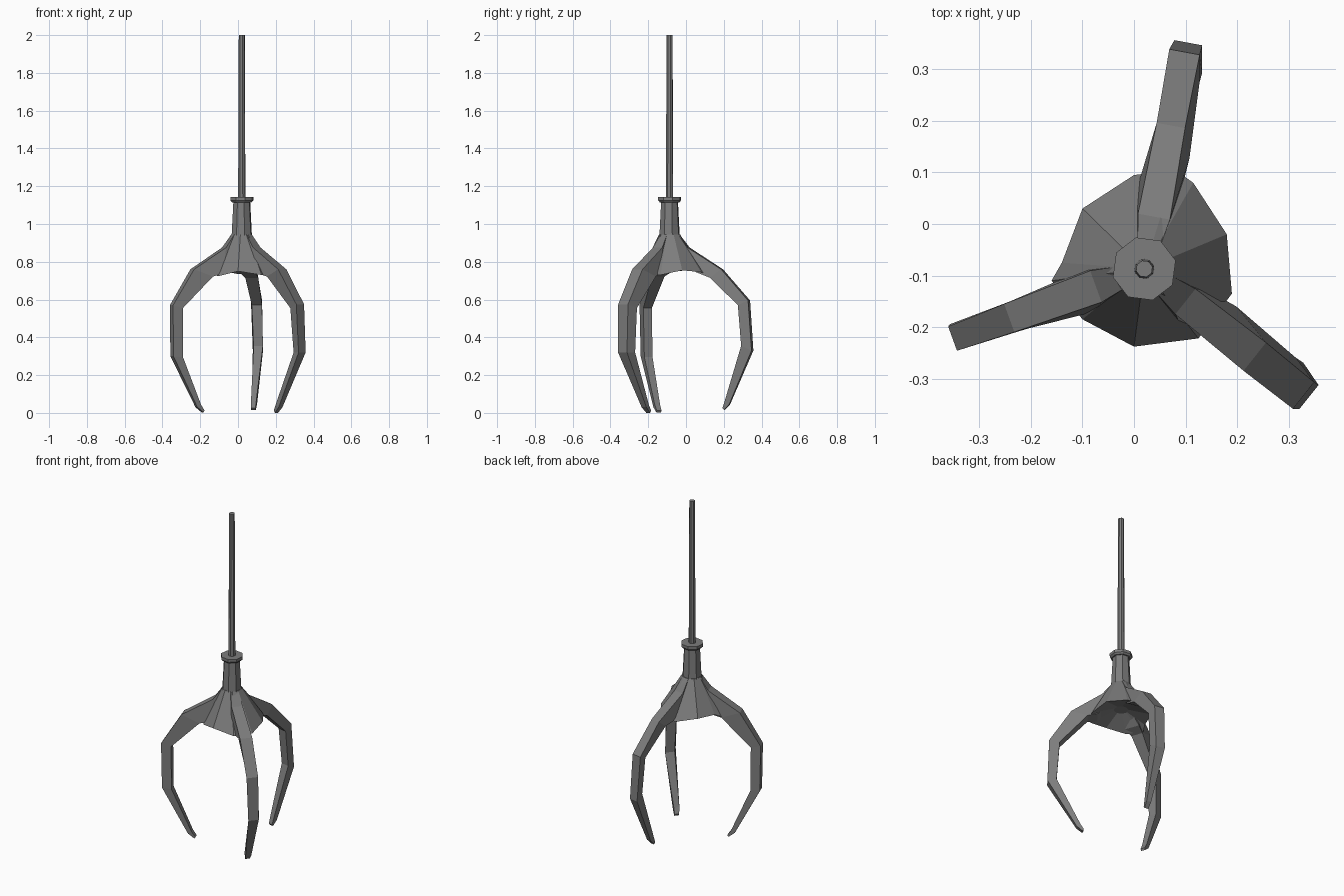
import bpy, bmesh, math

CX, CY = 0.02, -0.087   # axis of the shaft

metal = bpy.data.materials.new("dark_grey_metal")
metal.diffuse_color = (0.205, 0.205, 0.205, 1)


def loft(name, rings, close=True):
    """Skin a list of equal-length vertex rings into a capped solid."""
    bm = bmesh.new()
    loops = [[bm.verts.new(p) for p in ring] for ring in rings]
    n = len(loops[0])
    for a, b in zip(loops, loops[1:]):
        for i in range(n):
            j = (i + 1) % n
            bm.faces.new((a[i], a[j], b[j], b[i]))
    if close:
        bm.faces.new(loops[0])
        bm.faces.new(loops[-1])
    bmesh.ops.recalc_face_normals(bm, faces=bm.faces)
    me = bpy.data.meshes.new(name)
    bm.to_mesh(me)
    bm.free()
    me.materials.append(metal)
    ob = bpy.data.objects.new(name, me)
    bpy.context.collection.objects.link(ob)
    return ob


def octagon(r, z):
    return [(CX + r * math.cos(math.radians(a)), CY + r * math.sin(math.radians(a)), z)
            for a in range(15, 375, 45)]


# Shaft, collar and neck
loft("shaft", [octagon(0.02, 1.13), octagon(0.0165, 2.0)])
loft("collar", [octagon(0.054, 1.115), octagon(0.063, 1.125), octagon(0.063, 1.142)])
loft("neck", [octagon(0.056, 0.93), octagon(0.046, 1.12)])

# Flared hub: uneven rim, straight panels up to the neck, hollow underside
rim = [(0.0, 0.095, 0.735), (-0.1, 0.03, 0.755), (-0.14, -0.075, 0.75),
       (-0.16, -0.11, 0.73), (-0.1, -0.185, 0.725), (0.0, -0.238, 0.75),
       (0.125, -0.222, 0.73), (0.19, -0.135, 0.73), (0.18, -0.02, 0.755),
       (0.115, 0.08, 0.745), (0.08, 0.105, 0.735)]


def hub_ring(r, z):
    out = []
    for x, y, _ in rim:
        a = math.atan2(y - CY, x - CX)
        out.append((CX + r * math.cos(a), CY + r * math.sin(a), z))
    return out


loft("hub", [hub_ring(0.056, 0.945), rim, hub_ring(0.04, 0.79)])


# Claw arms: stations of (outer r, outer z, inner r, inner z, outer width,
# inner width, sideways shift); roll slides the inner edges sideways
def arm(name, angle, roll, stations):
    c, s = math.cos(math.radians(angle)), math.sin(math.radians(angle))

    def place(r, t, z):
        return (CX + r * c - t * s, CY + r * s + t * c, z)

    rings = []
    for k, (ro, zo, ri, zi, wo, wi, sh) in enumerate(stations):
        q = sh + (roll if 1 < k < 5 else 0)
        rings.append([place(ro, sh + wo / 2, zo), place(ro, sh - wo / 2, zo),
                      place(ri, q - wi / 2, zi), place(ri, q + wi / 2, zi)])
    loft(name, rings)


arm("back_claw", 79.5, -0.012, [
    (0.050, 0.945, 0.03, 0.82, 0.045, 0.05, 0.0),
    (0.103, 0.875, 0.15, 0.745, 0.063, 0.085, 0.0),
    (0.283, 0.760, 0.227, 0.715, 0.056, 0.070, 0.0),
    (0.428, 0.595, 0.375, 0.570, 0.060, 0.055, 0.0),
    (0.447, 0.330, 0.393, 0.355, 0.055, 0.050, -0.004),
    (0.325, 0.045, 0.300, 0.060, 0.028, 0.028, -0.008),
    (0.297, 0.015, 0.288, 0.025, 0.024, 0.024, -0.008)])

arm("left_claw", 200, 0.0, [
    (0.050, 0.945, 0.03, 0.82, 0.045, 0.05, 0.0),
    (0.100, 0.875, 0.12, 0.740, 0.065, 0.090, 0.0),
    (0.279, 0.760, 0.175, 0.722, 0.058, 0.070, 0.0),
    (0.396, 0.570, 0.340, 0.555, 0.050, 0.048, 0.0),
    (0.392, 0.300, 0.338, 0.295, 0.048, 0.046, -0.004),
    (0.250, 0.030, 0.230, 0.045, 0.030, 0.030, -0.015),
    (0.214, 0.002, 0.208, 0.012, 0.026, 0.026, -0.017)])

arm("right_claw", -38.5, 0.018, [
    (0.050, 0.945, 0.03, 0.82, 0.045, 0.05, 0.0),
    (0.102, 0.875, 0.13, 0.740, 0.063, 0.090, 0.0),
    (0.274, 0.760, 0.185, 0.722, 0.070, 0.072, 0.0),
    (0.395, 0.575, 0.338, 0.555, 0.066, 0.060, 0.0),
    (0.405, 0.320, 0.355, 0.320, 0.060, 0.055, 0.004),
    (0.245, 0.030, 0.225, 0.045, 0.032, 0.032, 0.022),
    (0.214, 0.000, 0.206, 0.012, 0.026, 0.026, 0.026)])
